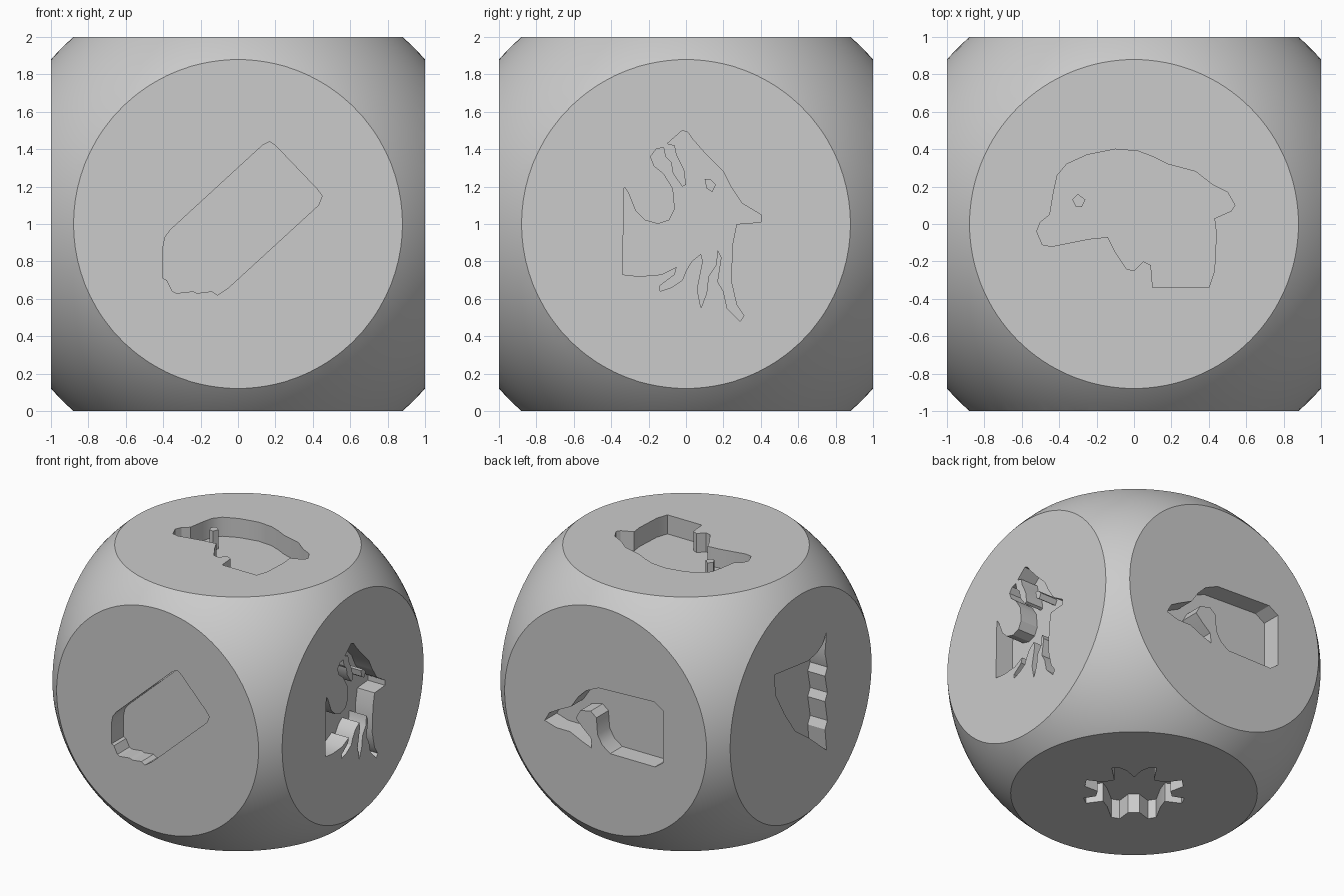
import bpy
import bmesh
from mathutils import Vector

if "Cube" in bpy.data.objects:
    bpy.data.objects.remove(bpy.data.objects["Cube"])

DEPTH = 0.15            # how deep every engraving goes
CENTRE = Vector((0, 0, 1))
X, Y, Z = Vector((1, 0, 0)), Vector((0, 1, 0)), Vector((0, 0, 1))

grey = bpy.data.materials.new("plain grey")
grey.use_nodes = True
grey.diffuse_color = (0.6, 0.6, 0.6, 1)
grey.node_tree.nodes["Principled BSDF"].inputs["Base Color"].default_value = grey.diffuse_color

# Outlines in hundredths of a unit, measured from the middle of their face
slanted_block = [
    (17, 44), (13, 42), (-36, -3), (-39, -7), (-40, -12), (-40, -29), (-38, -30),
    (-35, -36), (-33, -37), (-24, -36), (-22, -37), (-14, -36), (-11, -38),
    (-5, -34), (43, 10), (45, 15), (42, 19), (20, 42)]
running_hound = [
    (-33, 20), (-34, -27), (-25, -28), (-13, -27), (-5, -23), (-6, -27), (-14, -33),
    (-14, -36), (-8, -34), (-2, -30), (0, -25), (3, -20), (8, -16), (9, -20),
    (6, -35), (8, -45), (11, -37), (12, -28), (16, -22), (17, -14), (19, -18),
    (17, -31), (20, -36), (22, -45), (29, -52), (31, -49), (27, -43), (24, -30),
    (25, -10), (27, 0), (40, 1), (40, 5), (30, 11), (24, 20), (20, 28), (10, 38),
    (3, 46), (1, 49), (-2, 50), (-10, 43), (-6, 42), (-5, 37), (-1, 29), (0, 21),
    (-2, 20), (-7, 27), (-8, 33), (-11, 36), (-12, 41), (-16, 40), (-19, 36),
    (-17, 31), (-12, 27), (-7, 19), (-6, 8), (-9, 2), (-15, 0), (-22, 2),
    (-27, 7), (-31, 17)]
hound_eye = [(10, 24), (13, 24), (16, 21), (14, 17), (11, 19)]
long_nosed_head = [
    (-53, -14), (-49, -7), (-42, -3), (-30, 3), (-24, 12), (-17, 19), (-6, 24),
    (42, 26), (50, 21), (50, -20), (43, -25), (4, -25), (-3, -20), (-7, -13),
    (-8, 0), (-13, 4), (-22, 2), (-26, -5), (-20, -11), (-13, -17), (-12, -25),
    (-20, -22), (-31, -17), (-43, -17)]
curved_fin = [
    (32, 46), (27, 38), (20, 34), (9, 32), (-33, 37), (-31, 20), (-20, 1),
    (-7, -17), (10, -29), (32, -47), (30, -30), (33, -24), (30, -8), (33, -2),
    (30, 12), (33, 18), (30, 30)]
blunt_head = [
    (-36, 32), (-25, 37), (-10, 40), (2, 39), (10, 36), (18, 32), (33, 28),
    (42, 21), (50, 17), (54, 10), (52, 7), (43, 3), (44, -5), (43, -25), (40, -34),
    (10, -34), (9, -22), (5, -20), (0, -25), (-4, -24), (-10, -15), (-14, -7),
    (-24, -8), (-44, -12), (-49, -11), (-52, -4), (-50, 1), (-45, 5), (-43, 17),
    (-41, 26)]
blunt_eye = [(-30, 16), (-26, 13), (-28, 9), (-31, 9), (-33, 13)]
half_lobes = [
    (0, 23), (5, 32), (11, 37), (16, 36), (14, 19), (22, 16), (34, 19), (35, 10),
    (26, 3), (27, -4), (36, -7), (34, -14), (22, -11), (19, -19), (16, -34),
    (10, -36), (4, -27)]
lobed_leaf = half_lobes + [(-p, q) for p, q in reversed(half_lobes[1:])]

# Right and up directions of each face, as seen from outside
FRONT, BACK = (X, Z), (-X, Z)
LEFT_SIDE, RIGHT_SIDE = (Y, Z), (-Y, Z)
TOP = (X, Y)
leaf_up = Vector((0.64, 0.77, 0)).normalized()
BOTTOM = (leaf_up.cross(-Z), leaf_up)


def add_prism(bm, outline, frame, low, high):
    """Extrude an outline along the face normal between two distances."""
    right, up = frame
    normal = right.cross(up)
    base = [bm.verts.new(CENTRE + (right * p + up * q) / 100 + normal * low)
            for p, q in outline]
    face = bm.faces.new(base)
    made = bmesh.ops.extrude_face_region(bm, geom=[face])["geom"]
    top = [v for v in made if isinstance(v, bmesh.types.BMVert)]
    bmesh.ops.translate(bm, verts=top, vec=normal * (high - low))


def make_object(name, bm):
    bmesh.ops.recalc_face_normals(bm, faces=bm.faces)
    mesh = bpy.data.meshes.new(name)
    bm.to_mesh(mesh)
    bm.free()
    mesh.materials.append(grey)
    obj = bpy.data.objects.new(name, mesh)
    bpy.context.collection.objects.link(obj)
    return obj


# Rounded die body: a sphere sliced flat on six sides
bm = bmesh.new()
bmesh.ops.create_uvsphere(bm, u_segments=128, v_segments=64, radius=1.332)
bmesh.ops.translate(bm, verts=bm.verts, vec=CENTRE)
for normal in (X, -X, Y, -Y, Z, -Z):
    cut = bmesh.ops.bisect_plane(
        bm, geom=bm.verts[:] + bm.edges[:] + bm.faces[:], dist=1e-5,
        plane_co=CENTRE + normal, plane_no=normal, clear_outer=True)["geom_cut"]
    rim = [e for e in cut if isinstance(e, bmesh.types.BMEdge)]
    bmesh.ops.contextual_create(bm, geom=rim)
body = make_object("die_body", bm)

# Engravings cut into the flat sides
bm = bmesh.new()
for outline, frame in ((slanted_block, FRONT), (running_hound, LEFT_SIDE),
                       (long_nosed_head, BACK), (curved_fin, RIGHT_SIDE),
                       (blunt_head, TOP), (lobed_leaf, BOTTOM)):
    add_prism(bm, outline, frame, 1 - DEPTH, 1.1)
cutter = make_object("engraving_cutter", bm)
cutter.hide_render = True

engrave = body.modifiers.new("engrave", "BOOLEAN")
engrave.operation = "DIFFERENCE"
engrave.solver = "EXACT"
engrave.object = cutter
bpy.context.view_layer.objects.active = body
bpy.ops.object.modifier_apply(modifier=engrave.name)
bpy.data.objects.remove(cutter)

# Eyes left standing inside the engravings
parts = [body]
for name, outline, frame in (("hound_eye", hound_eye, LEFT_SIDE),
                             ("blunt_head_eye", blunt_eye, TOP)):
    bm = bmesh.new()
    add_prism(bm, outline, frame, 0.98 - DEPTH, 1)
    parts.append(make_object(name, bm))

# Smooth rounded corners, crisp engraved edges
for obj in bpy.context.selected_objects:
    obj.select_set(False)
for obj in parts:
    obj.select_set(True)
bpy.context.view_layer.objects.active = body
bpy.ops.object.shade_smooth_by_angle(angle=0.5)
